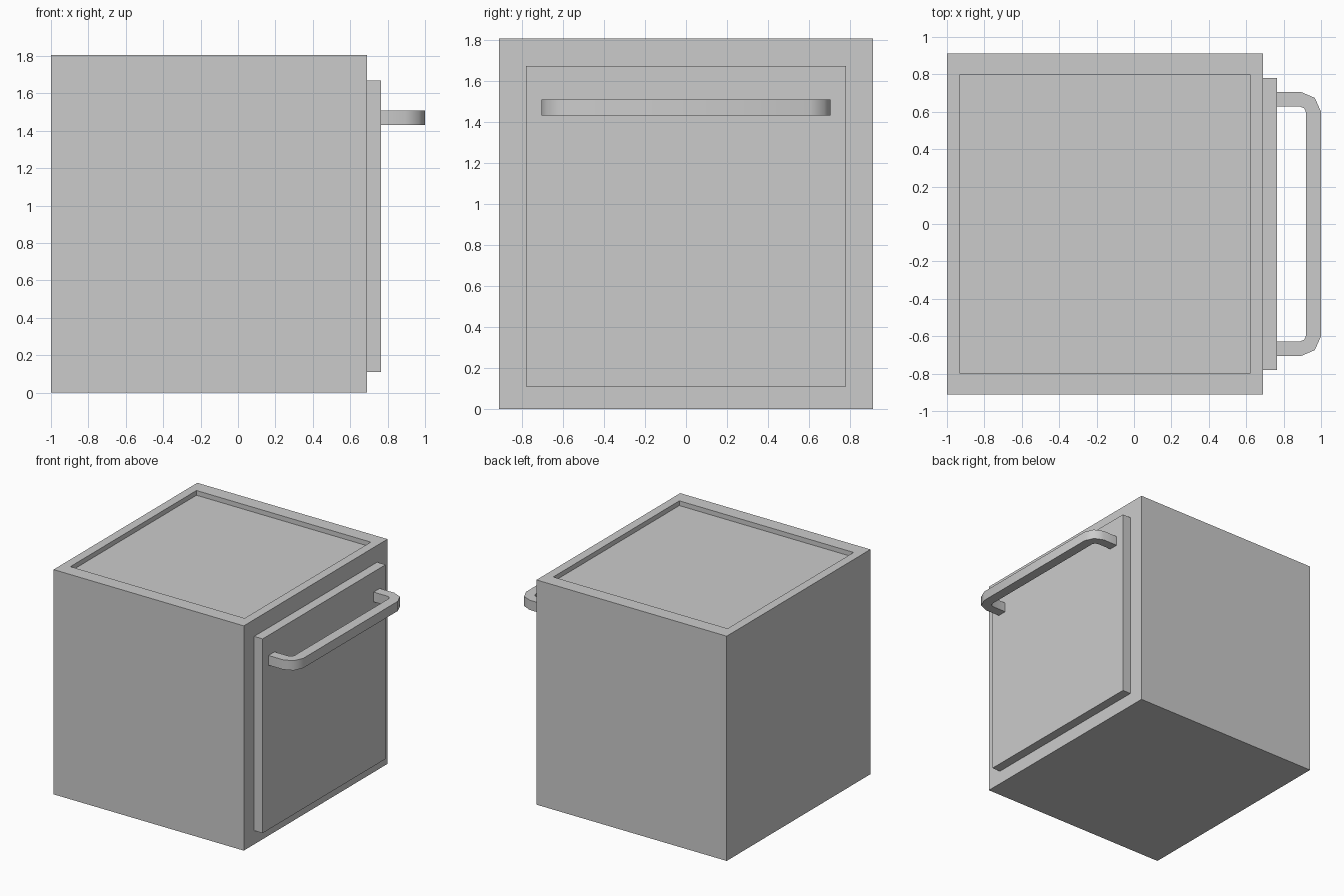
import bpy, bmesh, math

if "Cube" in bpy.data.objects:
    bpy.data.objects.remove(bpy.data.objects["Cube"])


def finish(bm, name):
    bmesh.ops.recalc_face_normals(bm, faces=bm.faces)
    mesh = bpy.data.meshes.new(name)
    bm.to_mesh(mesh)
    bm.free()
    obj = bpy.data.objects.new(name, mesh)
    bpy.context.collection.objects.link(obj)
    return obj


def box(x0, x1, y0, y1, z0, z1):
    bm = bmesh.new()
    bmesh.ops.create_cube(bm, size=1)
    for v in bm.verts:
        v.co = (x1 if v.co.x > 0 else x0,
                y1 if v.co.y > 0 else y0,
                z1 if v.co.z > 0 else z0)
    return bm


# Cabinet body with a shallow recessed panel in the top
bm = box(-1, 0.69, -0.912, 0.912, 0, 1.805)
top = max(bm.faces, key=lambda f: f.calc_center_median().z)
bmesh.ops.inset_region(bm, faces=[top], thickness=0.1)
ring = [v for v in top.verts]
for v in ring:
    v.co.y = math.copysign(0.80, v.co.y)
floor = bmesh.ops.extrude_discrete_faces(bm, faces=[top])["faces"][0]
for v in floor.verts:
    v.co.z -= 0.038
finish(bm, "cabinet_body")

# Raised door panel
finish(box(0.69, 0.765, -0.78, 0.78, 0.11, 1.67), "door_panel")

# Bar handle: half outline mirrored across y, then extruded upward
outer = [(0.765, 0.705), (0.895, 0.705), (0.967, 0.674), (1.0, 0.6)]
inner = [(0.92, 0.595), (0.911, 0.618), (0.888, 0.628), (0.765, 0.628)]


def mirrored(points):
    return [(x, -y) for x, y in reversed(points)]


bm = bmesh.new()
outline = outer + mirrored(outer) + mirrored(inner) + inner
face = bm.faces.new([bm.verts.new((x, y, 1.43)) for x, y in outline])
geom = bmesh.ops.extrude_face_region(bm, geom=[face], use_keep_orig=True)["geom"]
for v in geom:
    if isinstance(v, bmesh.types.BMVert):
        v.co.z = 1.508
handle = finish(bm, "door_handle")
handle.data.shade_smooth()
handle.data.set_sharp_from_angle(angle=math.radians(50))
